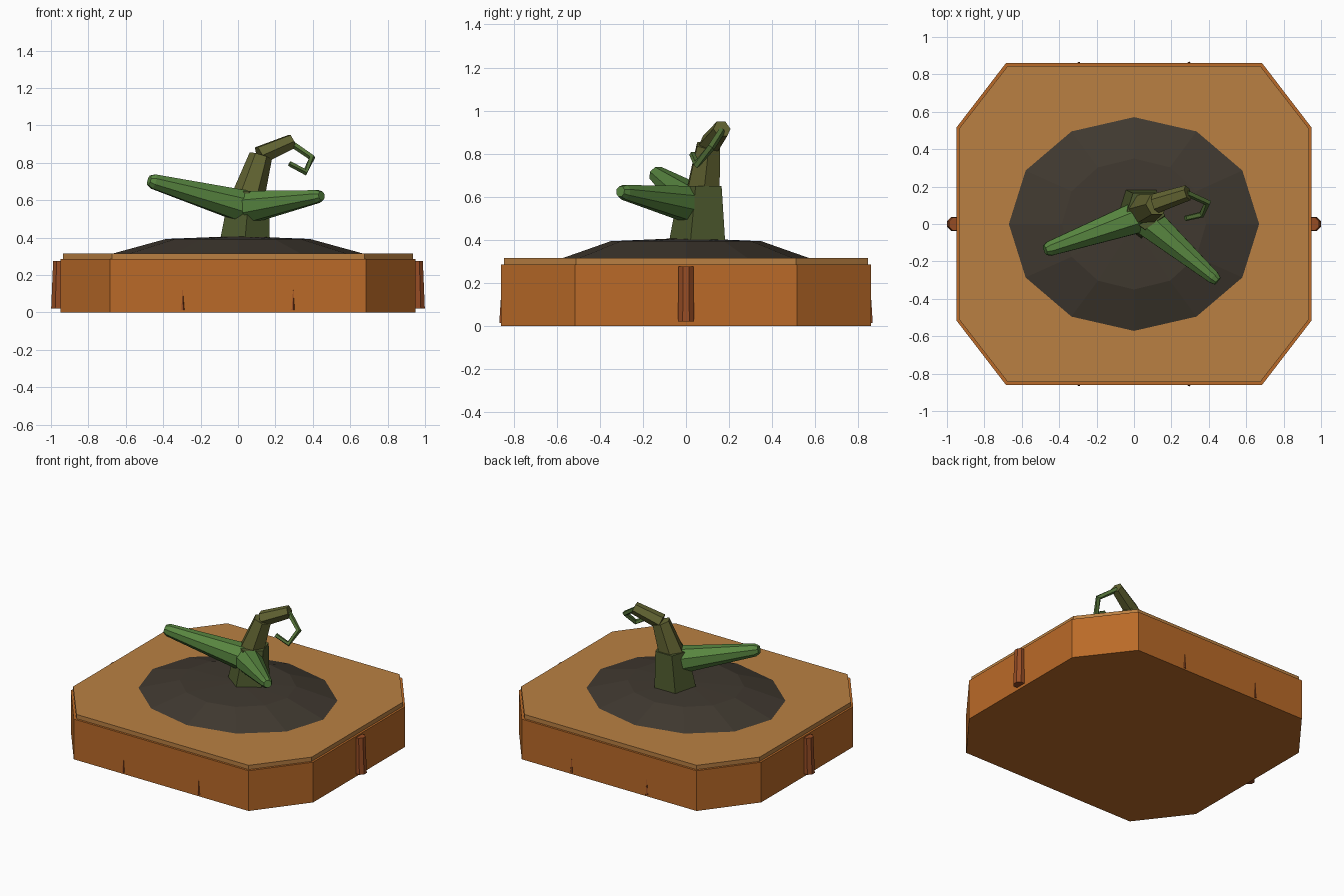
import bpy, math
from mathutils import Vector

if "Cube" in bpy.data.objects:
    bpy.data.objects.remove(bpy.data.objects["Cube"])


def material(name, srgb):
    m = bpy.data.materials.new(name)
    m.diffuse_color = [((c / 255 + 0.055) / 1.055) ** 2.4 for c in srgb] + [1]
    m.use_nodes = True
    m.node_tree.nodes["Principled BSDF"].inputs["Base Color"].default_value = m.diffuse_color
    return m


CLAY = material("clay", (186, 106, 40))
RIM = material("rim", (186, 128, 66))
RUST = material("rust", (150, 76, 36))
SOIL = material("soil", (64, 57, 48))
BARK = material("bark", (78, 90, 46))
STALK = material("stalk", (98, 100, 50))
LEAF = material("leaf", (88, 134, 64))
HOOK = material("hook", (84, 114, 56))


def loft(name, rings, mat):
    """Closed solid through rings of equal point count."""
    n = len(rings[0])
    verts = [p for ring in rings for p in ring]
    faces = [tuple(reversed(range(n))), tuple(range(len(verts) - n, len(verts)))]
    for k in range(len(rings) - 1):
        for i in range(n):
            j = (i + 1) % n
            faces.append((k * n + i, k * n + j, (k + 1) * n + j, (k + 1) * n + i))
    mesh = bpy.data.meshes.new(name)
    mesh.from_pydata(verts, [], faces)
    mesh.materials.append(mat)
    ob = bpy.data.objects.new(name, mesh)
    bpy.context.collection.objects.link(ob)
    return ob


def oval(rx, ry, z, n, turn=0.0, cx=0.0, cy=0.0):
    angles = [turn + math.tau * i / n for i in range(n)]
    return [(cx + rx * math.cos(a), cy + ry * math.sin(a), z) for a in angles]


def octagon(x, y, cx, cy, z):
    return [(x, -cy, z), (x, cy, z), (cx, y, z), (-cx, y, z),
            (-x, cy, z), (-x, -cy, z), (-cx, -y, z), (cx, -y, z)]


def limb(name, points, radii, sides, mat, turn=0.0):
    """Tapered tube along a path, with mitred joints."""
    pts = [Vector(p) for p in points]
    rings = []
    for i, (p, r) in enumerate(zip(pts, radii)):
        a = (p - pts[i - 1]).normalized() if i else Vector()
        b = (pts[i + 1] - p).normalized() if i < len(pts) - 1 else Vector()
        d = (a + b).normalized()
        if i == 0:
            u = d.cross(Vector((0, 1, 0)) if abs(d.z) > 0.7 else Vector((0, 0, 1)))
        u = (u - d * u.dot(d)).normalized()
        v = d.cross(u)
        rings.append([p + r * (math.cos(t) * u + math.sin(t) * v)
                      for t in (turn + math.tau * k / sides for k in range(sides))])
    return loft(name, rings, mat)


# Planter box and its thin top slab
loft("planter_box", [octagon(0.95, 0.86, 0.685, 0.515, z) for z in (0, 0.285)], CLAY)
loft("planter_top", [octagon(0.935, 0.845, 0.675, 0.51, z) for z in (0.28, 0.315)], RIM)

# Faceted soil mound
loft("soil_mound", [oval(0.68, 0.58, 0.312, 12), oval(0.385, 0.35, 0.393, 12),
                    oval(0.01, 0.01, 0.408, 12)], SOIL)

# Side ribs and small spikes on front and back
for s in (-1, 1):
    loft("side_rib", [oval(0.04, 0.04, 0.02, 8, math.pi / 8, s * 0.962),
                      oval(0.035, 0.037, 0.275, 8, math.pi / 8, s * 0.956)], RUST)
    for t in (-1, 1):
        loft("wall_spike", [oval(0.01, 0.01, 0.012, 5, 0, s * 0.295, t * 0.858),
                            oval(0.001, 0.003, 0.12, 5, 0, s * 0.295, t * 0.858)], RUST)

# Five-sided trunk, then two bent stalk sections
back_flat = math.radians(54)
loft("trunk", [oval(0.14, 0.145, 0.385, 5, back_flat, 0.037, 0.065),
               oval(0.11, 0.108, 0.65, 5, back_flat, 0.06, 0.078)], BARK)
limb("stalk_lower", [(0.055, 0.08, 0.62), (0.122, 0.105, 0.838)], (0.088, 0.062), 6, STALK)
limb("stalk_upper", [(0.115, 0.11, 0.84), (0.288, 0.167, 0.915)], (0.053, 0.042), 6, STALK)

# Thin curled hook
limb("curled_hook", [(0.285, 0.165, 0.905), (0.395, 0.115, 0.828),
                     (0.36, 0.05, 0.75), (0.275, 0.03, 0.797)],
     (0.018, 0.019, 0.018, 0.015), 5, HOOK)

# Two tapered leaves with blunt tips
limb("left_leaf", [(0.03, 0.04, 0.568), (-0.452, -0.132, 0.7), (-0.475, -0.14, 0.707)],
     (0.092, 0.042, 0.028), 8, LEAF, math.pi / 8)
limb("right_leaf", [(0.075, 0.015, 0.567), (0.425, -0.286, 0.62), (0.447, -0.305, 0.624)],
     (0.09, 0.037, 0.026), 8, LEAF, math.pi / 8)
